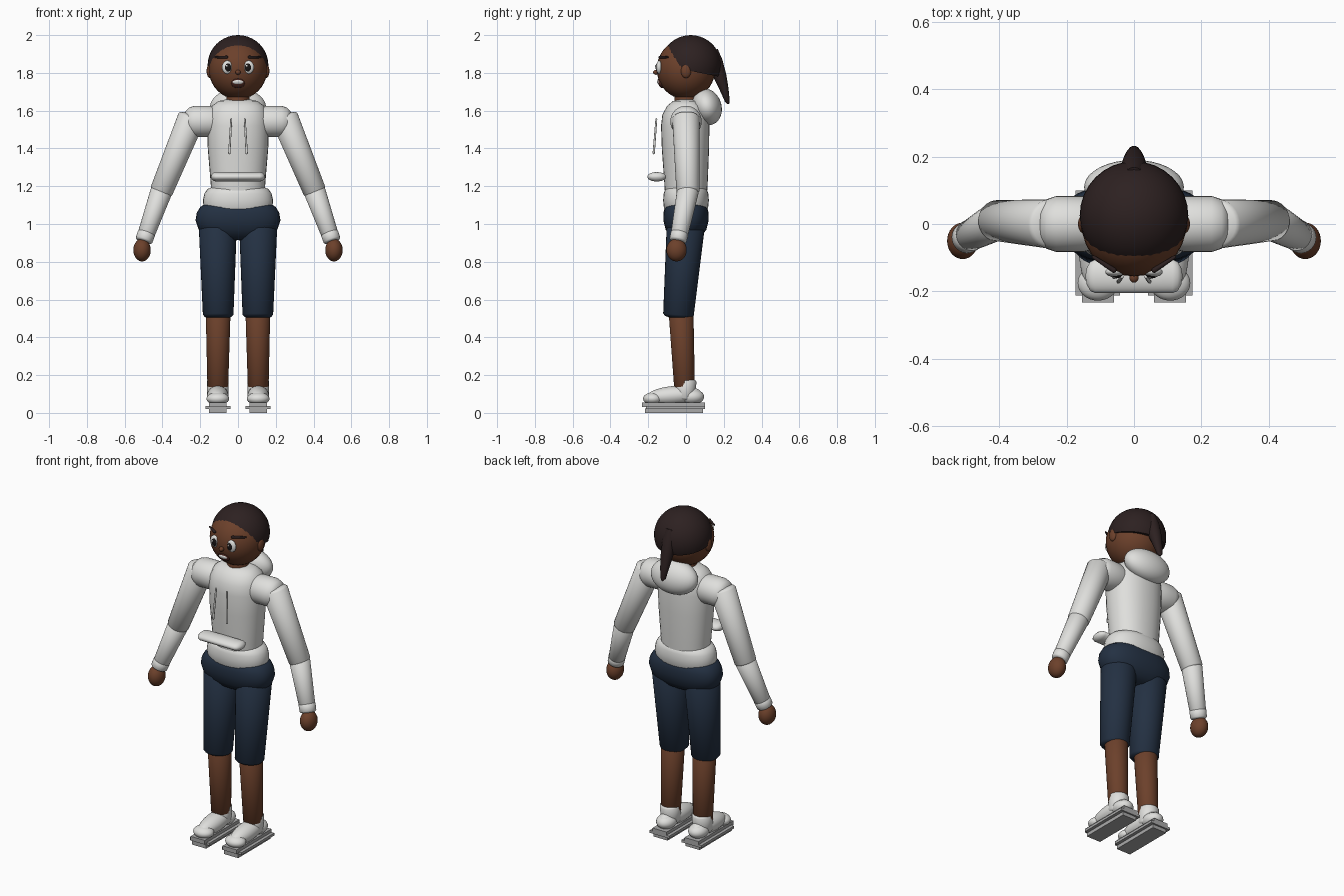
import bpy, bmesh, math
from mathutils import Vector

if "Cube" in bpy.data.objects:
    bpy.data.objects.remove(bpy.data.objects["Cube"], do_unlink=True)


def material(name, r, g, b):
    m = bpy.data.materials.new(name)
    m.use_nodes = True
    m.diffuse_color = (r, g, b, 1)
    node = m.node_tree.nodes["Principled BSDF"]
    node.inputs["Base Color"].default_value = (r, g, b, 1)
    node.inputs["Roughness"].default_value = 0.8
    return m


WHITE = material("soft white", 0.74, 0.74, 0.72)
NAVY = material("navy cloth", 0.017, 0.03, 0.055)
SKIN = material("brown skin", 0.15, 0.052, 0.024)
HAIR = material("dark hair", 0.026, 0.015, 0.015)
GREY = material("sole grey", 0.4, 0.4, 0.4)
BLACK = material("pupil black", 0.01, 0.008, 0.008)
LIP = material("dark lip", 0.07, 0.02, 0.014)


def finish(name, bm, mat, smooth=True):
    bmesh.ops.recalc_face_normals(bm, faces=bm.faces)
    mesh = bpy.data.meshes.new(name)
    bm.to_mesh(mesh)
    bm.free()
    mesh.materials.append(mat)
    ob = bpy.data.objects.new(name, mesh)
    bpy.context.collection.objects.link(ob)
    if smooth:
        bpy.ops.object.select_all(action="DESELECT")
        ob.select_set(True)
        bpy.context.view_layer.objects.active = ob
        bpy.ops.object.shade_smooth_by_angle(angle=math.radians(50))
    return ob


def ball(name, mat, centre, radii, tilt=0, cut=None):
    """Ellipsoid tilted about x, optionally trimmed below a plane (point, normal)."""
    bm = bmesh.new()
    bmesh.ops.create_uvsphere(bm, u_segments=32, v_segments=20, radius=1)
    bmesh.ops.scale(bm, vec=radii, verts=bm.verts)
    c, s = math.cos(tilt), math.sin(tilt)
    for v in bm.verts:
        x, y, z = v.co
        v.co = Vector((x, y * c - z * s, y * s + z * c)) + Vector(centre)
    if cut:
        geom = bm.verts[:] + bm.edges[:] + bm.faces[:]
        bmesh.ops.bisect_plane(bm, geom=geom, plane_co=cut[0], plane_no=cut[1], clear_inner=True)
        bmesh.ops.holes_fill(bm, edges=[e for e in bm.edges if e.is_boundary])
    return finish(name, bm, mat)


def loft(name, mat, rings, power=2, sides=32):
    """Skin over rings (centre, rx, ry) set square to the line from first to last."""
    w = (Vector(rings[-1][0]) - Vector(rings[0][0])).normalized()
    ref = Vector((0, 1, 0)) if abs(w.x) > 0.9 else Vector((1, 0, 0))
    u = (ref - w * ref.dot(w)).normalized()
    v = w.cross(u)
    bm = bmesh.new()
    loops = []
    for centre, rx, ry in rings:
        loop = []
        for i in range(sides):
            a = math.tau * i / sides
            c, s = math.cos(a), math.sin(a)
            px = math.copysign(abs(c) ** (2 / power), c) * rx
            py = math.copysign(abs(s) ** (2 / power), s) * ry
            loop.append(bm.verts.new(Vector(centre) + u * px + v * py))
        loops.append(loop)
    for a, b in zip(loops, loops[1:]):
        for i in range(sides):
            j = (i + 1) % sides
            bm.faces.new((a[i], a[j], b[j], b[i]))
    bm.faces.new(loops[0][::-1])
    bm.faces.new(loops[-1])
    return finish(name, bm, mat)


def limb(name, mat, p, q, r0, r1, bulge=0.3, squash=1):
    """Tapered tube from p to q with domed ends."""
    p, q = Vector(p), Vector(q)
    d = (q - p).normalized()
    rings = []
    for a in (85, 60, 30, 0):
        r = r0 * math.cos(math.radians(a))
        rings.append((p - d * r0 * bulge * math.sin(math.radians(a)), r * squash, r))
    for a in (0, 30, 60, 85):
        r = r1 * math.cos(math.radians(a))
        rings.append((q + d * r1 * bulge * math.sin(math.radians(a)), r * squash, r))
    return loft(name, mat, rings)


def stack(name, mat, rows, power=2):
    """Upright body form from rows (z, rx, ry, y)."""
    return loft(name, mat, [((0, y, z), rx, ry) for z, rx, ry, y in rows], power)


def slab(name, mat, x, y0, y1, half, z0, z1):
    bm = bmesh.new()
    bmesh.ops.create_cube(bm, size=1)
    bmesh.ops.scale(bm, vec=(half * 2, y1 - y0, z1 - z0), verts=bm.verts)
    bmesh.ops.translate(bm, vec=(x, (y0 + y1) / 2, (z0 + z1) / 2), verts=bm.verts)
    return finish(name, bm, mat, False)


# Head, hair and ponytail
ball("head", SKIN, (0, 0, 1.82), (0.155, 0.155, 0.16))
ball("hair_cap", HAIR, (0, 0.025, 1.84), (0.161, 0.161, 0.16),
     cut=((0, 0, 1.815), (0, 0.2, 1)))
loft("ponytail", HAIR, [
    ((0, 0.225, 1.635), 0.004, 0.004), ((0, 0.219, 1.65), 0.016, 0.013),
    ((0, 0.203, 1.71), 0.026, 0.023), ((0, 0.181, 1.78), 0.035, 0.034),
    ((0, 0.158, 1.86), 0.038, 0.036), ((0, 0.145, 1.92), 0.025, 0.024)])
limb("neck", SKIN, (0, 0, 1.6), (0, 0, 1.7), 0.06, 0.06)

# Nose and mouth
ball("nose", SKIN, (0, -0.158, 1.803), (0.014, 0.016, 0.013))
ball("mouth", LIP, (0, -0.135, 1.745), (0.036, 0.012, 0.027), 0.4)
ball("teeth", WHITE, (0, -0.142, 1.751), (0.029, 0.01, 0.014), 0.4)

# Hooded top
stack("torso", WHITE, [
    (1.14, 0.14, 0.11, 0), (1.22, 0.145, 0.115, 0), (1.4, 0.16, 0.125, -0.003),
    (1.52, 0.163, 0.128, -0.004), (1.58, 0.157, 0.122, -0.003),
    (1.625, 0.138, 0.1, 0), (1.65, 0.105, 0.07, 0), (1.658, 0.07, 0.045, 0)], 2.2)
stack("hem", WHITE, [
    (1.05, 0.165, 0.1, 0), (1.085, 0.182, 0.117, 0), (1.125, 0.186, 0.121, 0),
    (1.16, 0.178, 0.118, 0), (1.185, 0.162, 0.11, 0), (1.198, 0.13, 0.09, 0)], 2.2)
ball("hood", WHITE, (0, 0.11, 1.62), (0.148, 0.078, 0.098), 0.3)
limb("front_pocket", WHITE, (-0.115, -0.155, 1.25), (0.115, -0.155, 1.25),
     0.025, 0.025, 1.15, 2)

# Hips
stack("hips", NAVY, [
    (0.915, 0.1, 0.05, 0), (0.935, 0.165, 0.082, 0), (0.97, 0.208, 0.108, 0),
    (1.02, 0.225, 0.12, 0), (1.06, 0.218, 0.119, 0), (1.09, 0.2, 0.112, 0),
    (1.11, 0.17, 0.095, 0)], 2.4)

for side, s in (("left", 1), ("right", -1)):
    # Ears, eyes and brows
    ball(side + "_ear", SKIN, (s * 0.15, 0, 1.81), (0.016, 0.027, 0.037))
    ball(side + "_eye", WHITE, (s * 0.057, -0.142, 1.83), (0.028, 0.015, 0.035))
    ball(side + "_pupil", BLACK, (s * 0.053, -0.152, 1.829), (0.017, 0.009, 0.022))
    ball(side + "_eye_glint", WHITE, (s * 0.053 - 0.006, -0.16, 1.837), (0.005, 0.003, 0.006))
    limb(side + "_brow", HAIR, (s * 0.06, -0.137, 1.883), (s * 0.12, -0.098, 1.883),
         0.008, 0.005, 1)

    # Drawstrings
    limb(side + "_drawstring", WHITE, (s * 0.036, -0.157, 1.555),
         (s * 0.046, -0.171, 1.375), 0.005, 0.006, 1)

    # Sleeves and hands
    loft(side + "_shoulder", WHITE, [
        ((s * x, 0, 1.543), r, r) for x, r in
        ((0.1, 0.07), (0.15, 0.083), (0.23, 0.083), (0.26, 0.073), (0.277, 0.055), (0.285, 0.02))])
    elbow = (s * 0.405, 0.01, 1.175)
    wrist = (s * 0.488, -0.036, 0.94)
    limb(side + "_upper_sleeve", WHITE, (s * 0.247, 0, 1.56), elbow, 0.073, 0.061)
    limb(side + "_lower_sleeve", WHITE, elbow, wrist, 0.058, 0.045)
    limb(side + "_cuff", WHITE, (s * 0.485, -0.034, 0.95), (s * 0.497, -0.042, 0.915),
         0.047, 0.046)
    ball(side + "_hand", SKIN, (s * 0.508, -0.05, 0.862), (0.046, 0.054, 0.06))

    # Shorts and legs
    limb(side + "_shorts_leg", NAVY, (s * 0.107, -0.003, 0.97), (s * 0.105, -0.04, 0.52),
         0.1, 0.081)
    limb(side + "_shin", SKIN, (s * 0.105, -0.027, 0.55), (s * 0.107, -0.008, 0.14),
         0.066, 0.055)

    # Socks and shoes
    x = s * 0.107
    limb(side + "_sock", WHITE, (x, -0.01, 0.08), (x, 0.0, 0.17), 0.056, 0.056)
    ball(side + "_shoe", WHITE, (x, -0.065, 0.092), (0.057, 0.148, 0.05), 0.08)
    ball(side + "_heel", WHITE, (x, 0.03, 0.085), (0.055, 0.066, 0.042))
    ball(side + "_toe_cap", WHITE, (x, -0.175, 0.075), (0.06, 0.052, 0.034))
    slab(side + "_midsole", GREY, x, -0.232, 0.1, 0.047, 0.03, 0.055)
    slab(side + "_sole_plate", GREY, x, -0.212, 0.1, 0.066, 0.021, 0.036)
    slab(side + "_outsole", GREY, x, -0.218, 0.09, 0.047, 0, 0.022)
